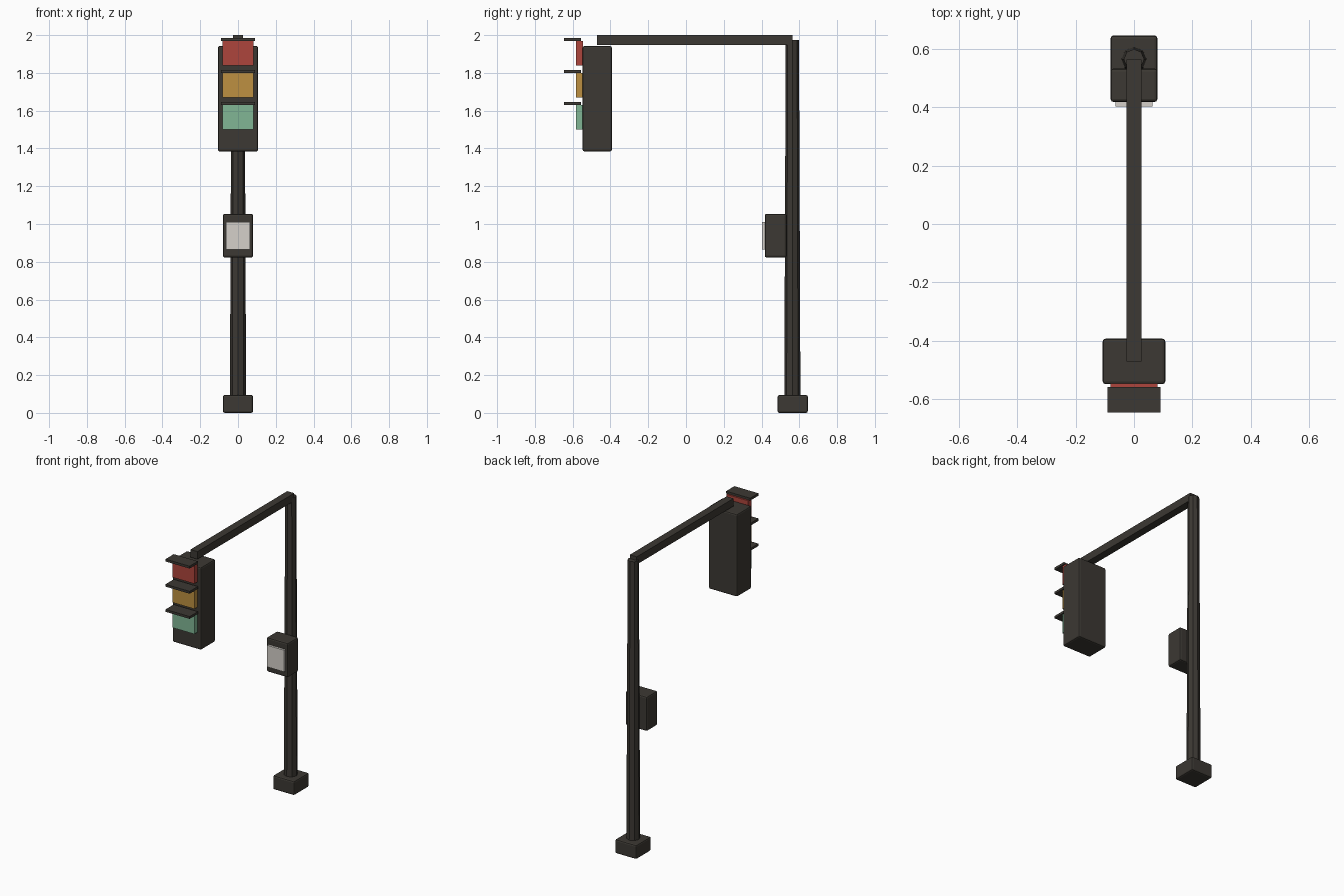
import bpy, math

if "Cube" in bpy.data.objects:
    bpy.data.objects.remove(bpy.data.objects["Cube"])


def material(name, rgb):
    m = bpy.data.materials.new(name)
    m.diffuse_color = (*rgb, 1)
    m.use_nodes = True
    m.node_tree.nodes["Principled BSDF"].inputs["Base Color"].default_value = m.diffuse_color
    return m


dark = material("dark_metal", (0.045, 0.04, 0.033))
pale = material("pale_panel", (0.66, 0.63, 0.59))
red = material("red_glass", (0.42, 0.06, 0.045))
amber = material("amber_glass", (0.51, 0.28, 0.053))
green = material("green_glass", (0.22, 0.47, 0.30))


def box(name, x, y0, y1, z0, z1, mat, bevel=0):
    """Box symmetric in x, with optional chamfered edges."""
    bpy.ops.mesh.primitive_cube_add(size=1, location=(0, (y0 + y1) / 2, (z0 + z1) / 2))
    ob = bpy.context.object
    ob.name = name
    ob.scale = (2 * x, y1 - y0, z1 - z0)
    bpy.ops.object.transform_apply(location=False, rotation=False, scale=True)
    ob.data.materials.append(mat)
    if bevel:
        mod = ob.modifiers.new("bevel", 'BEVEL')
        mod.width = bevel
        mod.segments = 2
    return ob


# Foot and tapered eight-sided pole
box("pole_base", 0.08, 0.485, 0.645, 0.0, 0.095, dark, 0.01)
bpy.ops.mesh.primitive_cone_add(vertices=8, radius1=0.043, radius2=0.035,
                                depth=1.925, location=(0, 0.563, 0.05 + 1.925 / 2))
pole = bpy.context.object
pole.name = "pole"
pole.data.materials.append(dark)

# Overhead arm
box("arm", 0.026, -0.47, 0.563, 1.948, 2.0, dark)

# Control box on the pole
box("control_box", 0.08, 0.417, 0.532, 0.822, 1.054, dark, 0.01)
box("control_panel", 0.063, 0.402, 0.42, 0.864, 1.01, pale)

# Signal housing with three lamps and visors
box("signal_housing", 0.107, -0.548, -0.392, 1.384, 1.942, dark, 0.01)
for i, (name, mat) in enumerate((("red", red), ("amber", amber), ("green", green))):
    top = 1.97 - 0.17 * i
    box(name + "_lamp", 0.081, -0.582, -0.546, top - 0.13, top, mat)
    box(name + "_visor", 0.09, -0.645, -0.557, top - 0.001, top + 0.015, dark)
